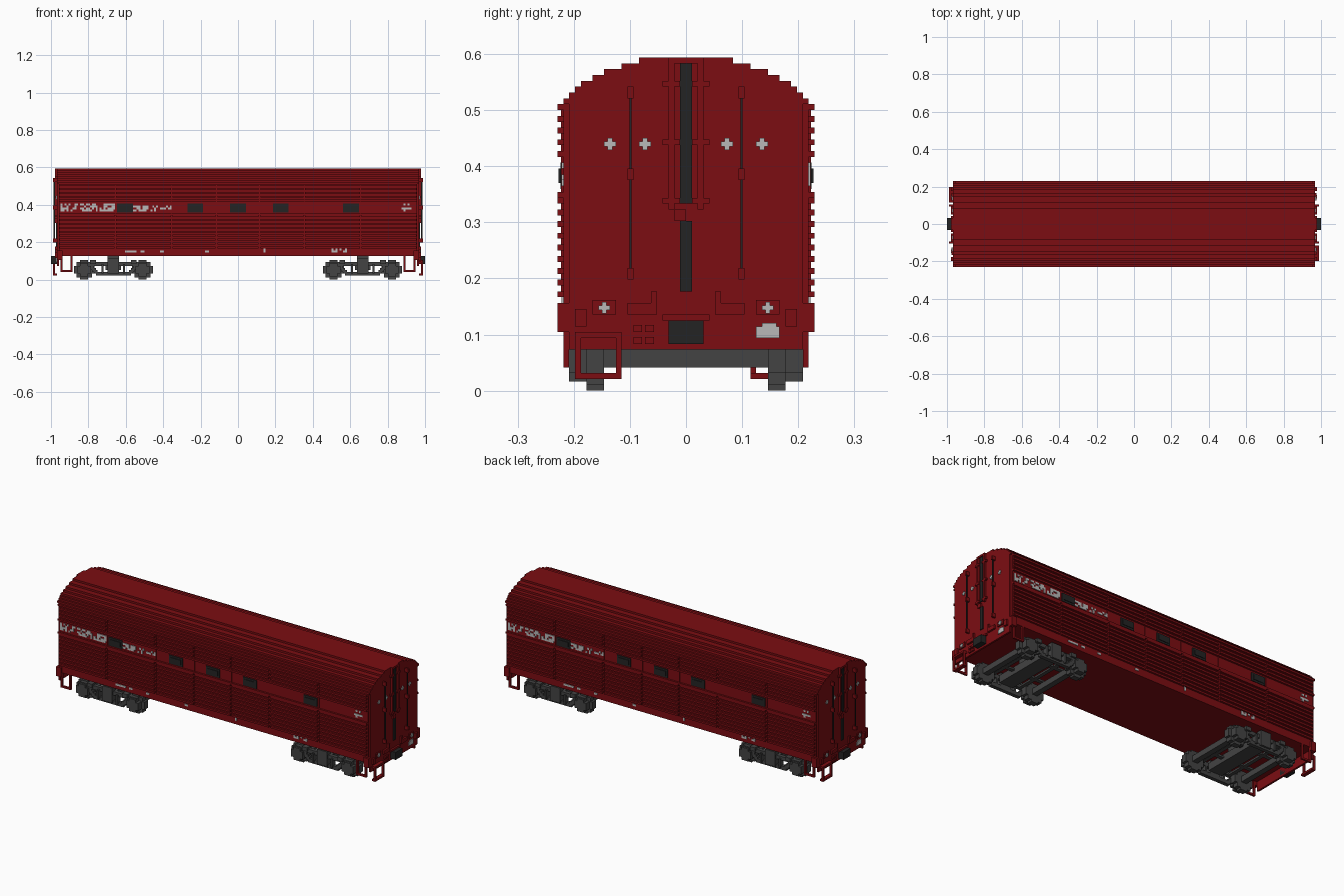
import bpy, bmesh, random
from mathutils import Matrix, Vector

if "Cube" in bpy.data.objects:
    bpy.data.objects.remove(bpy.data.objects["Cube"])

U = 2 / 192          # one block of the model, all sizes below are in blocks
random.seed(4)


def material(name, r, g, b):
    m = bpy.data.materials.new(name)
    m.use_nodes = True
    m.diffuse_color = (r, g, b, 1)
    m.node_tree.nodes["Principled BSDF"].inputs["Base Color"].default_value = (r, g, b, 1)
    return m


RED = material("dark red paint", 0.2, 0.004, 0.006)
BLACK = material("black", 0.017, 0.017, 0.017)
GREY = material("dark grey metal", 0.056, 0.056, 0.056)
PALE = material("pale grey", 0.48, 0.48, 0.48)

ONE = [(1, 1)]
TURN = [(1, 1), (-1, -1)]
QUAD = [(sx, sy) for sx in (1, -1) for sy in (1, -1)]


def part(name, mat, boxes, copies=ONE):
    """Join boxes (x0, x1, y0, y1, z0, z1), repeated by sign flips in x and y."""
    bm = bmesh.new()
    for x0, x1, y0, y1, z0, z1 in boxes:
        for sx, sy in copies:
            centre = Vector((sx * (x0 + x1), sy * (y0 + y1), z0 + z1)) * U / 2
            size = Vector((abs(x1 - x0), abs(y1 - y0), abs(z1 - z0))) * U
            bmesh.ops.create_cube(bm, size=1, matrix=Matrix.LocRotScale(centre, None, size))
    mesh = bpy.data.meshes.new(name)
    bm.to_mesh(mesh)
    bm.free()
    mesh.materials.append(mat)
    ob = bpy.data.objects.new(name, mesh)
    bpy.context.collection.objects.link(ob)
    return ob


def at_x(x0, x1, rects):
    """Boxes of one depth at the end wall, from (y0, y1, z0, z1) rectangles."""
    return [(x0, x1, *r) for r in rects]


def both(rects):
    """Rectangles together with their mirror images in y."""
    return rects + [(-b, -a, c, d) for a, b, c, d in rects]


# Body shell and stepped roof
ROOF = [21, 20, 19, 18, 16, 14, 11, 8]
part("body_shell", RED, [(-92, 92, -21, 21, 12, 49)])
part("roof", RED, [(-93, 93, -w, w, 49 + i, 50 + i) for i, w in enumerate(ROOF)])
part("end_wall", RED, at_x(92, 93, [(-20, 20, 13, 49)]), TURN)

# Corrugated siding, split by the panel seams
seams = [-92, -63, -34, -11, 11, 34, 63, 92]
levels = [z for z in range(16, 49, 2) if not 33 <= z < 40]
part("siding_ribs", RED,
     [(a + 0.5, b - 0.5, 21, 22, z, z + 1) for z in levels
      for a, b in zip(seams, seams[1:])], TURN)
part("siding_edges", RED, [(-92, 92, 21, 22, z, z + 1) for z in (33, 40, 48)], TURN)
part("seam_strips", RED, [(x - 0.2, x + 0.2, 21, 21.4, 16, 49) for x in seams[1:-1]], TURN)

# Side windows
centres = (-58, -22, 0, 22, 58)
part("window_frames", BLACK, [(x - 4, x + 4, -21.5, -21, 34.5, 39) for x in centres], TURN)
part("window_panes", BLACK, [(x - 3, x + 3, -21.8, -21.5, 35.5, 38) for x in centres], TURN)


# Worn pale specks along the sides
def specks(x0, x1, z0, z1, density):
    return [(x, x + 1, -21.3, -21, z, z + 1) for x in range(x0, x1)
            for z in range(z0, z1) if random.random() < density]


part("side_specks", PALE,
     specks(-91, -63, 35, 39, 0.5) + specks(-54, -34, 35, 38, 0.55)
     + specks(84, 89, 35, 39, 0.6) + specks(-58, -48, 14, 15, 0.6)
     + specks(-41, -36, 14, 15, 0.6) + specks(-17, -15, 14, 15, 1)
     + specks(13, 14, 14, 16, 1) + specks(48, 56, 14, 16, 0.5), TURN)

# Gangway door on each end
part("gangway_frame", RED,
     at_x(93, 94, both([(2, 3, 31, 57)]) + [(-3, 3, 56, 57), (-2, 0, 29, 31)])
     + at_x(93, 94, both([(1, 4, z, z + 1) for z in (32, 42, 52)])), TURN)
part("gangway_slot", BLACK, at_x(93, 93.5, [(-1, 1, 32, 56), (-1, 1, 17, 29)]), TURN)

# End grab rails
part("rail_brackets", RED,
     at_x(93, 95, both([(9, 10, z, z + 2) for z in (19, 36, 50)])), TURN)
part("rails", BLACK, at_x(94, 94.6, both([(9.3, 9.7, 20, 51)])), TURN)

# End sill, corner blocks and raised fittings
part("end_sill", RED, at_x(92, 93, [(-20, 20, 7, 13)]), TURN)
part("sill_fittings", RED, at_x(93, 94, both(
    [(5, 10, 13, 15), (5, 6, 14, 17), (17, 19, 11, 14)]) + [(-4, 4, 12, 13)])
    + at_x(93, 93.6, both([(12, 16, 13, 15.5)]))
    + at_x(93, 93.8, [(y, y + 1.5, z, z + 1.2) for y in (-9, -7) for z in (8, 10)]), TURN)
part("corner_blocks", RED, [(90, 93, 20, 22, 10, 15)], QUAD)


# Cross-shaped end lamps and a blank plate
def cross(x, y, z):
    return at_x(x, x + 0.4, [(y - 1, y + 1, z - 0.4, z + 0.4),
                             (y - 0.4, y + 0.4, z - 1, z + 1)])


part("end_lamps", PALE,
     [b for y in (-13, -7, 7, 13) for b in cross(93, y, 42.2)]
     + [b for y in (-14, 14) for b in cross(93.6, y, 14.2)], TURN)
part("end_plate", PALE, at_x(93, 93.4, [(12, 16, 9, 11), (13, 15.5, 11, 11.6)]), TURN)

# Couplers
part("coupler", BLACK, [(92, 96, -3, 3, 8, 12)], TURN)


# Boarding steps
def loop(a0, a1, z0, z1):
    return [(a0, a0 + 1, z0, z1), (a1 - 1, a1, z0, z1), (a0, a1, z0, z0 + 1)]


part("end_step", RED, at_x(94, 95, loop(-19, -11, 2, 10))
     + at_x(93, 95, [(-19, -11, 2, 3), (-19, -11, 9, 10)]), TURN)
part("side_steps", RED, [(a, b, 20, 21, c, d) for a, b, c, d in loop(85, 91, 4, 13)], QUAD)

# Wheel trucks, built around a centre and repeated at both ends
C, AXLE = 64, 15
DISC = [(5.3, 2), (4, 4), (2, 5)]
axles = (C - AXLE, C + AXLE)
part("wheels", GREY, [(x - w, x + w, 14, 17, 5 - h, 5 + h)
                      for x in axles for w, h in DISC], QUAD)
part("axles", GREY, [(x - 1.5, x + 1.5, -14, 14, 4, 7) for x in axles], TURN)
part("axle_boxes", GREY, [(x - w, x + w, 17, 20, 5 - h, 5 + h)
                          for x in axles for w, h in ((3.5, 2), (2, 3.4))], QUAD)
frame = [(C - 17, C + 17, 17, 19, 7, 9), (C - 8, C + 8, 17, 19, 2, 4),
         (C - 3, C + 3, 17, 20, 3, 11)]
for s in (-1, 1):
    frame += [(C + s * (7 + i), C + s * (9 + i), 17, 19, 2 + i, 4 + i) for i in range(5)]
    frame += [(C + s * 5, C + s * 6, 17, 20, 3, 8), (C + s * 9, C + s * 12, 17, 20, 8, 10)]
part("truck_side_frames", GREY, frame, QUAD)
part("truck_bolsters", GREY, [(C - 4, C + 4, -17, 17, 5, 9), (C - 3, C + 3, -4, 4, 9, 12)], TURN)
part("truck_cross_bars", GREY, [(x - 1, x + 1, -17, 17, 7, 8)
                                for x in (C - 9, C + 9)], TURN)
part("truck_centre_beams", GREY, [(C - AXLE, C + AXLE, y, y + 2, 7, 8) for y in (-8, 6)], TURN)
